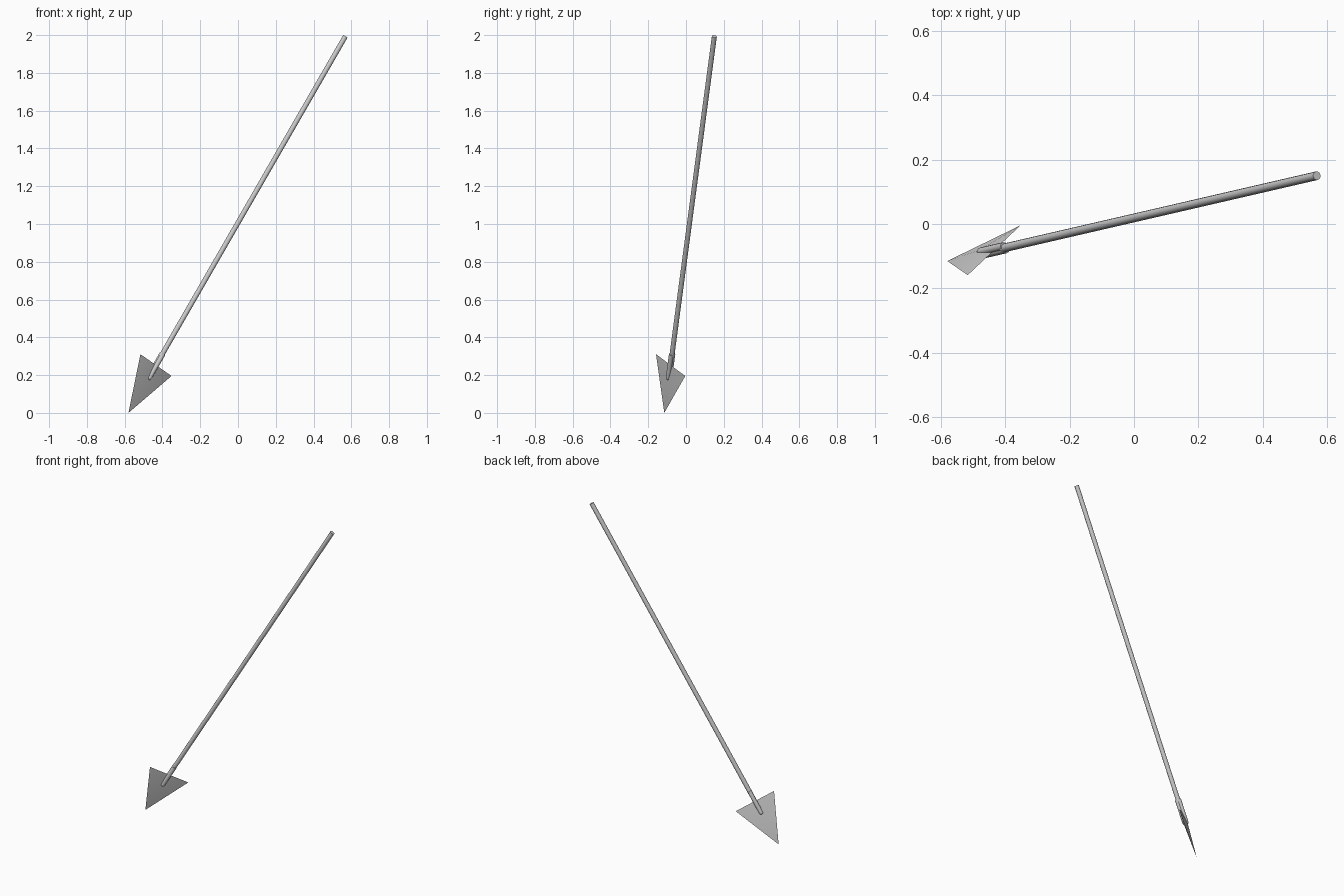
import bpy, bmesh
from mathutils import Matrix, Vector

if "Cube" in bpy.data.objects:
    bpy.data.objects.remove(bpy.data.objects["Cube"])

# Local frame: origin at the blade tip, Z along the shaft, X across the blade
TIP = Vector((-0.58, -0.115, 0.0))
Z = Vector((0.496, 0.1145, 0.861)).normalized()
X = Vector((0.165, 0.155, -0.115))
X = (X - Z * X.dot(Z)).normalized()
Y = Z.cross(X)
FRAME = Matrix.Translation(TIP) @ Matrix((X, Y, Z)).transposed().to_4x4()


def add_object(name, bm, smooth=0.7):
    bmesh.ops.recalc_face_normals(bm, faces=bm.faces)
    bm.transform(FRAME)
    me = bpy.data.meshes.new(name)
    bm.to_mesh(me)
    bm.free()
    ob = bpy.data.objects.new(name, me)
    bpy.context.collection.objects.link(ob)
    bpy.ops.object.select_all(action='DESELECT')
    ob.select_set(True)
    bpy.context.view_layer.objects.active = ob
    bpy.ops.object.shade_smooth_by_angle(angle=smooth)
    return ob


def rod(bm, radius, z0, z1, y=0.0):
    bmesh.ops.create_cone(bm, cap_ends=True, segments=12, radius1=radius,
                          radius2=radius, depth=z1 - z0,
                          matrix=Matrix.Translation((0, y, (z0 + z1) / 2)))


# Long straight shaft, ending just above the blade
bm = bmesh.new()
rod(bm, 0.0135, 0.35, 2.315)
add_object("shaft", bm)

# Forked prongs clasping both faces of the blade, with rounded lower ends
for side, y in (("front", -0.006), ("back", 0.006)):
    bm = bmesh.new()
    rod(bm, 0.0125, 0.218, 0.362, y)
    bmesh.ops.create_uvsphere(bm, u_segments=12, v_segments=8, radius=0.0125,
                              matrix=Matrix.Translation((0, y, 0.218)))
    add_object(side + "_prong", bm)

# Flat triangular blade, thickest at the centre with sharp rims
bm = bmesh.new()
rim = [bm.verts.new(p) for p in ((0, 0, 0), (0.127, 0, 0.294), (-0.127, 0, 0.294))]
for y in (-0.012, 0.012):
    peak = bm.verts.new((0, y, 0.215))
    for i in range(3):
        bm.faces.new((rim[i], rim[(i + 1) % 3], peak))
add_object("blade", bm)
